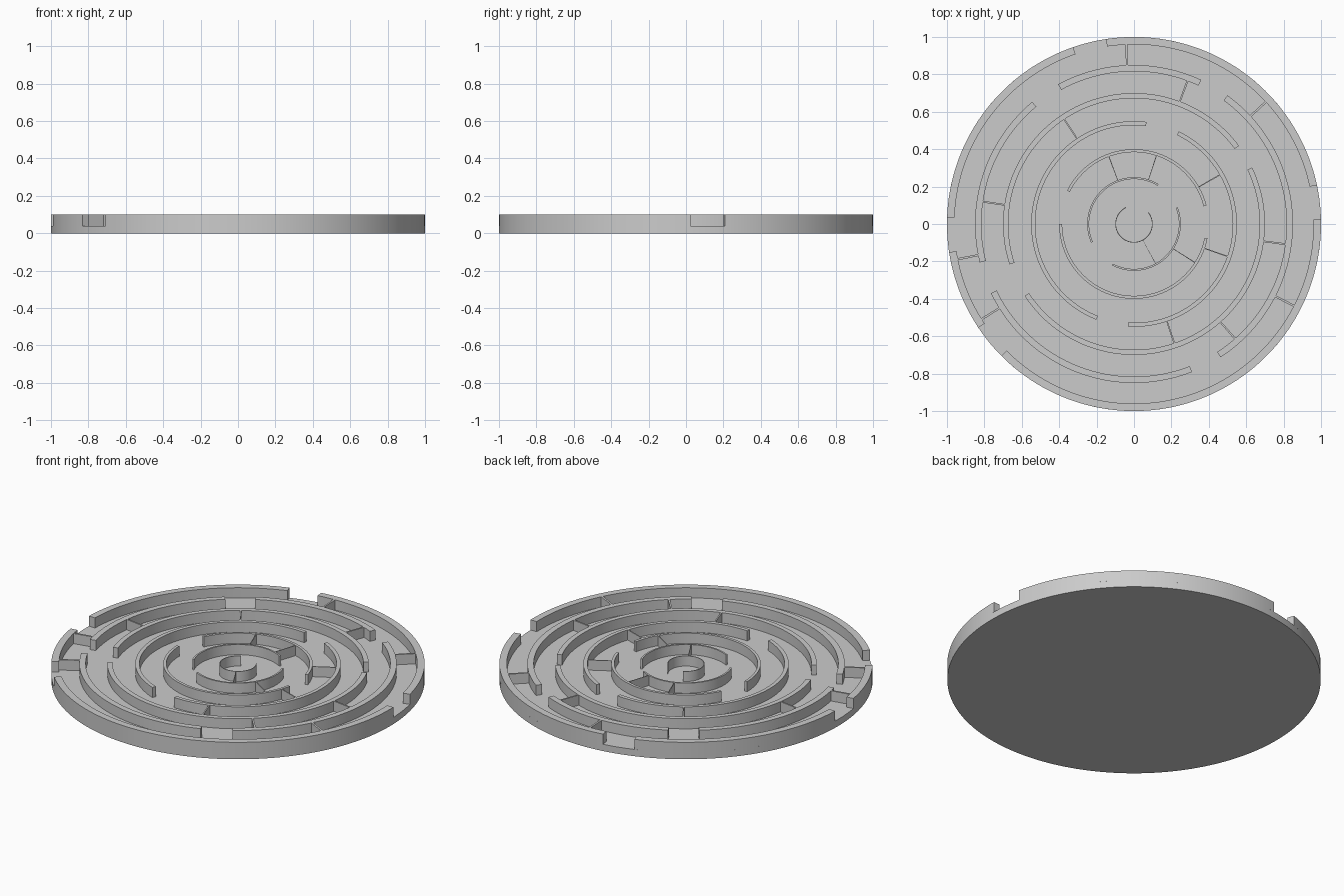
import bpy, bmesh
from math import radians, cos, sin, ceil

if "Cube" in bpy.data.objects:
    bpy.data.objects.remove(bpy.data.objects["Cube"])

FLOOR, TOP = 0.04, 0.10


def finish(bm, name):
    bmesh.ops.recalc_face_normals(bm, faces=bm.faces)
    mesh = bpy.data.meshes.new(name)
    bm.to_mesh(mesh)
    bm.free()
    ob = bpy.data.objects.new(name, mesh)
    bpy.context.collection.objects.link(ob)
    bpy.ops.object.select_all(action='DESELECT')
    ob.select_set(True)
    bpy.context.view_layer.objects.active = ob
    bpy.ops.object.shade_smooth_by_angle(angle=radians(30))
    return ob


def arc(bm, r0, r1, a0, a1):
    """Curved wall between two radii, from angle a0 to a1 (degrees)."""
    n = max(1, ceil((a1 - a0) / 2))
    prev = None
    for i in range(n + 1):
        a = radians(a0 + (a1 - a0) * i / n)
        c, s = cos(a), sin(a)
        cur = [bm.verts.new((r * c, r * s, z)) for r, z in
               ((r0, FLOOR), (r1, FLOOR), (r1, TOP), (r0, TOP))]
        if prev:
            for k in range(4):
                j = (k + 1) % 4
                bm.faces.new((prev[k], prev[j], cur[j], cur[k]))
        else:
            bm.faces.new(cur)
        prev = cur
    bm.faces.new(prev[::-1])


# Round floor plate
bm = bmesh.new()
bmesh.ops.create_cone(bm, cap_ends=True, segments=180, radius1=1, radius2=1, depth=FLOOR)
bmesh.ops.translate(bm, verts=bm.verts, vec=(0, 0, FLOOR / 2))
finish(bm, "floor_plate")

# Concentric walls: outer radius -> arcs in degrees (thickness is 4% of radius)
rings = {
    1.00: [(12, 98.6), (109, 178), (188.7, 213.7), (224.8, 361.4)],
    0.85: [(65, 118.5), (129.8, 194), (205.8, 291.4), (303, 414)],
    0.70: [(36.7, 198), (213.4, 385.6)],
    0.55: [(83, 248.5), (266.6, 424.2)],
    0.40: [(14.2, 153.5), (180, 349)],
    0.25: [(58.4, 203.5), (242, 381)],
    0.10: [(115.5, 398.7)],
}
for i, (r, arcs) in enumerate(rings.items()):
    bm = bmesh.new()
    for a0, a1 in arcs:
        arc(bm, 0.96 * r, r, a0, a1)
    finish(bm, f"ring_wall_{i + 1}")

# Thin radial dividers between neighbouring rings: outer ring radius -> angles
dividers = {
    1.00: [92.5, 42.8, -27.1, 212, 191.3],
    0.85: [69.5, -7.6, -48.6, 171.6],
    0.70: [123.7, -71.3],
    0.55: [29.8, -19.1],
    0.40: [110.4, 71.8, -32.3],
    0.25: [-61.4],
}
bm = bmesh.new()
for r, angles in dividers.items():
    for a in angles:
        arc(bm, r - 0.15, 0.96 * r, a - 0.35, a + 0.35)
finish(bm, "radial_dividers")
